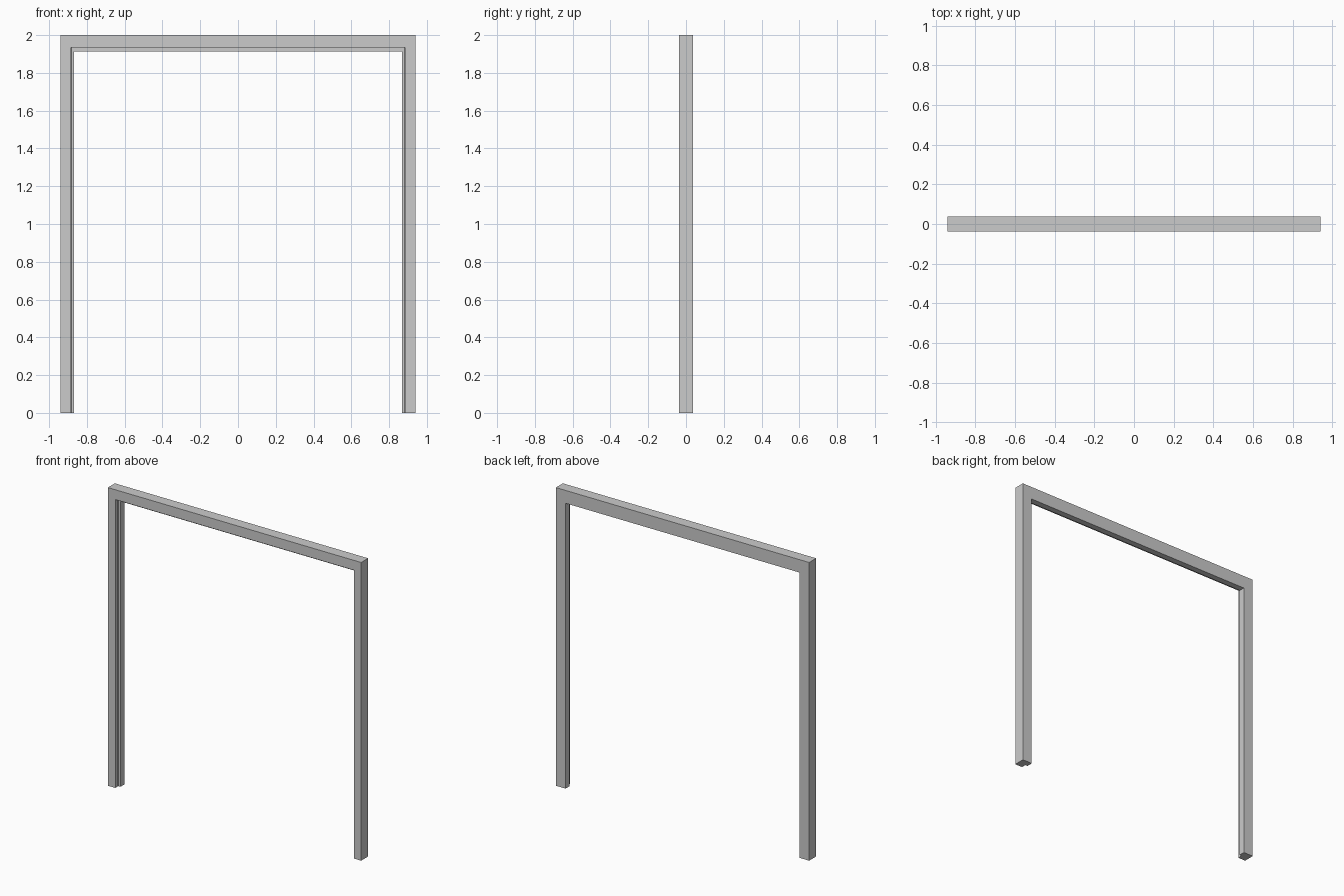
import bpy, bmesh, math

if "Cube" in bpy.data.objects:
    bpy.data.objects.remove(bpy.data.objects["Cube"])

OUT_X, TOP = 0.94, 2.0

# Cross-section as (distance in from outer edge, y): rebated jamb with stop at the back
frame_profile = [(0, -0.037), (0.055, -0.037), (0.055, -0.004), (0.072, -0.004),
                 (0.072, 0.037), (0, 0.037)]

# Slim rounded seal lying in the rebate corner
seal_profile = [(0.053 + 0.006 * math.cos(a), -0.008 + 0.006 * math.sin(a))
                for a in (i * math.tau / 12 for i in range(12))]


def sweep(name, profile, head_extra=0.0):
    """Run a profile up one jamb, along the head and down the other with mitres."""
    bm = bmesh.new()
    n = len(profile)
    rings = []
    for side, end in ((-1, 'foot'), (-1, 'head'), (1, 'head'), (1, 'foot')):
        ring = []
        for d, y in profile:
            drop = d * (1 + head_extra)
            z = 0 if end == 'foot' else TOP - drop
            ring.append(bm.verts.new((side * (OUT_X - d), y, z)))
        rings.append(ring)
    for a, b in zip(rings, rings[1:]):
        for i in range(n):
            j = (i + 1) % n
            bm.faces.new((a[i], a[j], b[j], b[i]))
    bm.faces.new(rings[0])
    bm.faces.new(rings[-1])
    bmesh.ops.recalc_face_normals(bm, faces=bm.faces)
    mesh = bpy.data.meshes.new(name)
    bm.to_mesh(mesh)
    bm.free()
    obj = bpy.data.objects.new(name, mesh)
    bpy.context.collection.objects.link(obj)
    return obj


# Door frame
sweep("door_frame", frame_profile, 0.2)

# Weather seal
seal = sweep("door_seal", seal_profile, 0.1)
bpy.context.view_layer.objects.active = seal
seal.select_set(True)
bpy.ops.object.shade_smooth_by_angle(angle=math.radians(40))
